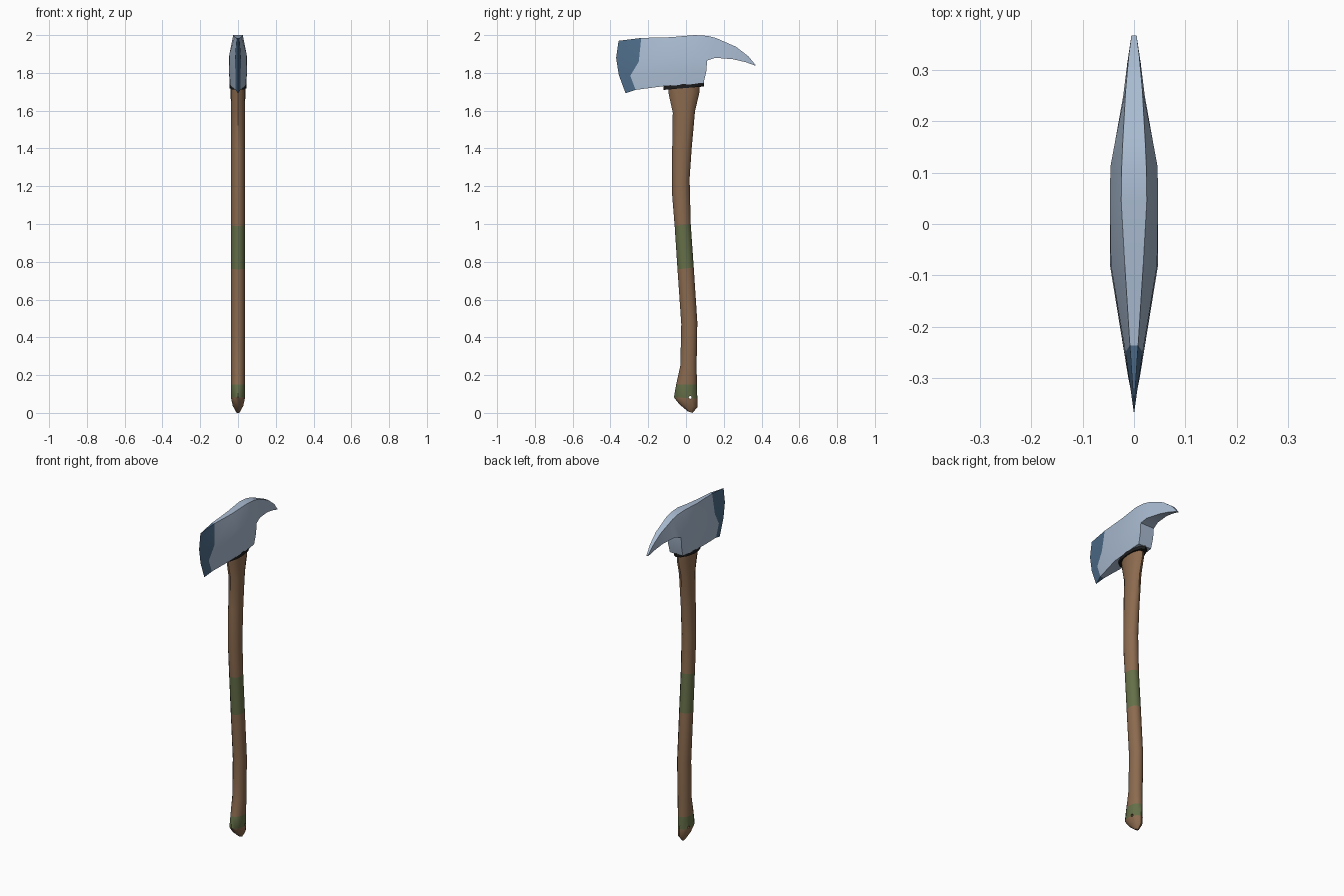
import bpy, bmesh, math
from mathutils import Vector

if "Cube" in bpy.data.objects:
    bpy.data.objects.remove(bpy.data.objects["Cube"])


def material(name, rgb):
    m = bpy.data.materials.new(name)
    m.diffuse_color = (*rgb, 1)
    m.use_nodes = True
    m.node_tree.nodes["Principled BSDF"].inputs["Base Color"].default_value = m.diffuse_color
    return m


WOOD = material("wood", (0.26, 0.145, 0.077))
GREEN = material("green_band", (0.13, 0.16, 0.065))
STEEL = material("steel", (0.40, 0.50, 0.64))
EDGE = material("dark_edge", (0.075, 0.15, 0.25))
BLACK = material("black", (0.012, 0.012, 0.012))


def finish(bm, name, mats, angle):
    bmesh.ops.remove_doubles(bm, verts=bm.verts, dist=0.0005)
    bmesh.ops.recalc_face_normals(bm, faces=bm.faces)
    me = bpy.data.meshes.new(name)
    bm.to_mesh(me)
    bm.free()
    ob = bpy.data.objects.new(name, me)
    bpy.context.collection.objects.link(ob)
    for m in mats:
        me.materials.append(m)
    bpy.ops.object.select_all(action='DESELECT')
    bpy.context.view_layer.objects.active = ob
    ob.select_set(True)
    bpy.ops.object.shade_smooth_by_angle(angle=math.radians(angle))
    return ob


def loft(name, rings, mats, sides=12, angle=40):
    """Oval rings: front y, front z, back y, back z, half width, material of the span above."""
    bm = bmesh.new()
    loops = []
    for y0, z0, y1, z1, w, _ in rings:
        a, b = Vector((0, y0, z0)), Vector((0, y1, z1))
        loops.append([bm.verts.new((a + b) / 2 + (b - a) / 2 * math.cos(t) + Vector((w * math.sin(t), 0, 0)))
                      for t in (2 * math.pi * i / sides for i in range(sides))])
    for lo, hi, r in zip(loops, loops[1:], rings):
        for i in range(sides):
            j = (i + 1) % sides
            bm.faces.new((lo[i], lo[j], hi[j], hi[i])).material_index = r[5]
    bm.faces.new(loops[0][::-1])
    bm.faces.new(loops[-1])
    return finish(bm, name, mats, angle)


# Curved handle with green grip band and flared, slanted butt
handle = loft("handle", [
    (0.010, 0.008, 0.035, 0.000, 0.010, 0),
    (-0.035, 0.045, 0.060, 0.030, 0.028, 0),
    (-0.064, 0.083, 0.060, 0.075, 0.037, 1),
    (-0.052, 0.150, 0.058, 0.150, 0.037, 0),
    (-0.030, 0.250, 0.056, 0.250, 0.037, 0),
    (-0.025, 0.470, 0.060, 0.480, 0.037, 0),
    (-0.045, 0.760, 0.041, 0.770, 0.037, 1),
    (-0.060, 0.990, 0.025, 1.000, 0.037, 0),
    (-0.073, 1.150, 0.019, 1.240, 0.037, 0),
    (-0.073, 1.400, 0.030, 1.400, 0.037, 0),
    (-0.070, 1.590, 0.048, 1.600, 0.037, 0),
    (-0.092, 1.690, 0.070, 1.690, 0.039, 0),
    (-0.092, 1.730, 0.072, 1.740, 0.039, 0)], [WOOD, GREEN])

# Lanyard hole through the butt
bpy.ops.mesh.primitive_cylinder_add(vertices=8, radius=0.008, depth=0.2, location=(0, 0.022, 0.082),
                                    rotation=(0, math.pi / 2, 0))
cutter = bpy.context.object
cutter.name = "hole_cutter"
cutter.hide_render = True
cutter.hide_viewport = True
cutter.display_type = 'WIRE'
hole = handle.modifiers.new("lanyard_hole", 'BOOLEAN')
hole.object = cutter
hole.operation = 'DIFFERENCE'

# Black collar under the head
loft("collar", [(-0.118, 1.710, 0.095, 1.728, 0.045, 0),
                (-0.118, 1.732, 0.095, 1.750, 0.045, 0)], [BLACK], 12)

# Head: stations from cutting edge to spike, each listed bottom to top as (y, z, half width)
body = [
    [(-.320, 1.692, 0), (-.356, 1.79, 0), (-.370, 1.88, 0), (-.357, 1.970, 0)],
    [(-.267, 1.710, .013), (-.295, 1.785, .012), (-.250, 1.86, .017), (-.237, 1.985, .008)],
    [(-.115, 1.730, .040), (-.080, 1.800, .047), (-.080, 1.90, .045), (-.080, 1.989, .018)],
    [(.045, 1.741, .045), (.045, 1.800, .047), (.045, 1.89, .047), (.045, 2.000, .025)],
    [(.092, 1.745, .043), (.107, 1.805, .045), (.112, 1.865, .046), (.112, 1.996, .024)],
]
spike = [
    [(.112, 1.865, .046), (.112, 1.996, .024)],
    [(.155, 1.880, .038), (.158, 1.985, .022)],
    [(.250, 1.872, .021), (.265, 1.938, .016)],
    [(.315, 1.857, .013), (.330, 1.888, .010)],
    [(.368, 1.838, .005), (.368, 1.842, .005)],
]
bm = bmesh.new()


def face(points, mat=0):
    # skip repeated corners where both sides meet at the edge
    pts = list(dict.fromkeys(points))
    if len(pts) > 2:
        bm.faces.new([bm.verts.new(p) for p in pts]).material_index = mat


def at(p, s):
    return (s * p[2] if p[2] else 0.0, p[0], p[1])


def bridge(p, q, mat=0):
    face([at(p, 1), at(q, 1), at(q, -1), at(p, -1)], mat)


for part in (body, spike):
    for k, (a, b) in enumerate(zip(part, part[1:])):
        mat = 1 if part is body and k == 0 else 0
        for s in (1, -1):
            for i in range(len(a) - 1):
                face([at(a[i], s), at(b[i], s), at(b[i + 1], s), at(a[i + 1], s)], mat)
        bridge(a[0], b[0], mat)
        bridge(a[-1], b[-1], mat)
for p, q in ((body[-1][0], body[-1][1]), (body[-1][1], body[-1][2]), spike[-1]):
    bridge(p, q)
finish(bm, "axe_head", [STEEL, EDGE], 25)
